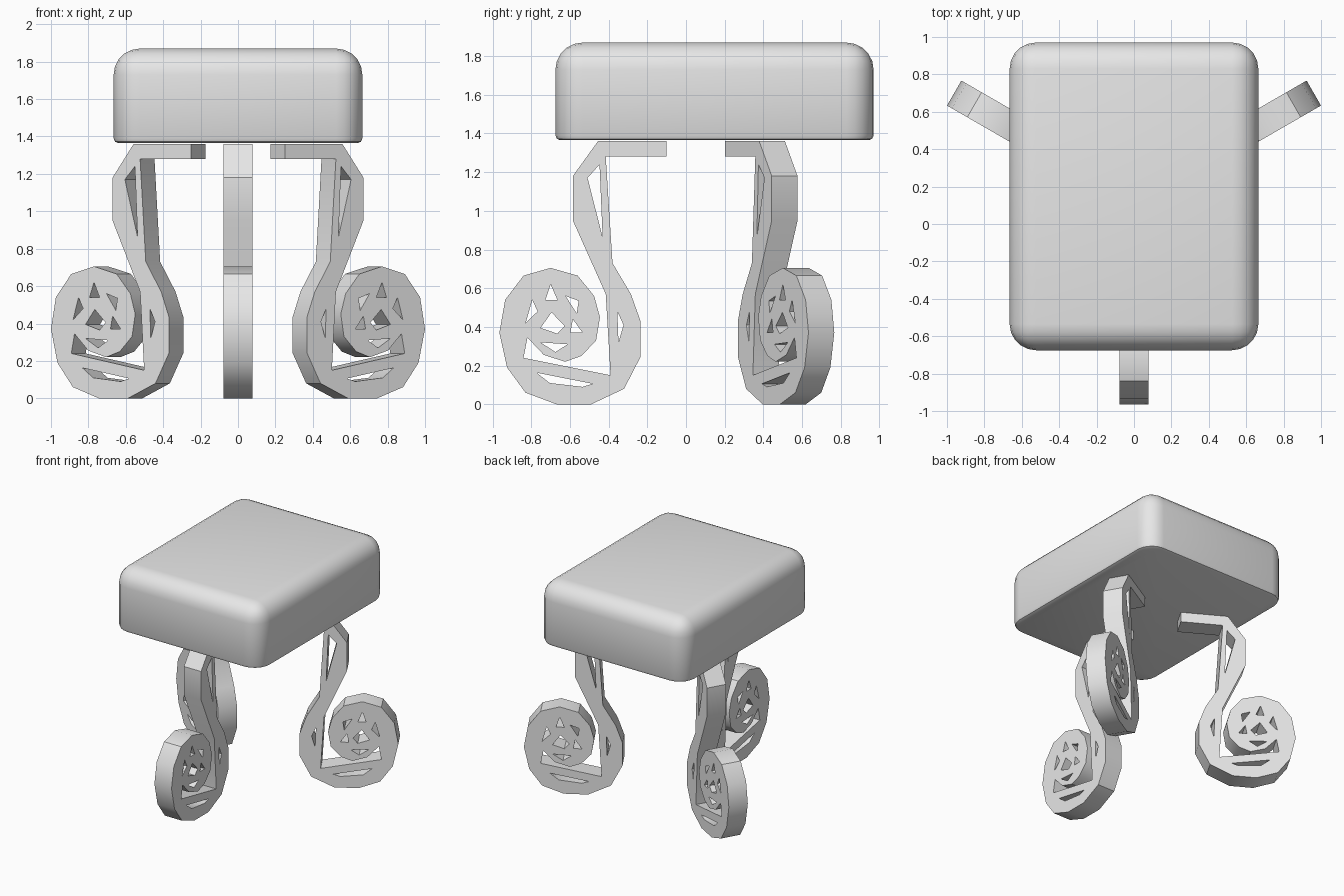
import bpy, bmesh
from math import radians

default_cube = bpy.data.objects.get("Cube")
if default_cube:
    bpy.data.objects.remove(default_cube, do_unlink=True)

# One plain grey for everything
grey = bpy.data.materials.new("plain_grey")
grey.use_nodes = True
grey.diffuse_color = (0.8, 0.8, 0.8, 1)
grey.node_tree.nodes["Principled BSDF"].inputs["Base Color"].default_value = (0.8, 0.8, 0.8, 1)

HUB_Y = 0.145          # the legs radiate from this point
LEG_HALF_WIDTH = 0.077


def add_object(name, mesh, angle):
    obj = bpy.data.objects.new(name, mesh)
    bpy.context.collection.objects.link(obj)
    mesh.materials.clear()
    mesh.materials.append(grey)
    bpy.ops.object.select_all(action='DESELECT')
    obj.select_set(True)
    bpy.context.view_layer.objects.active = obj
    bpy.ops.object.shade_smooth_by_angle(angle=radians(angle))
    return obj


def bevel_edges(bm, test, width, segments):
    edges = [e for e in bm.edges if test(e)]
    bmesh.ops.bevel(bm, geom=edges, offset=width, segments=segments,
                    profile=0.5, affect='EDGES', clamp_overlap=True)


def extruded_profile(loops, half_width):
    """Flat filled shape with cut-outs, given thickness, as a welded mesh."""
    curve = bpy.data.curves.new("profile", 'CURVE')
    curve.dimensions = '2D'
    curve.fill_mode = 'BOTH'
    curve.extrude = half_width
    for loop in loops:
        spline = curve.splines.new('POLY')
        spline.points.add(len(loop) - 1)
        for point, (r, z) in zip(spline.points, loop):
            point.co = (r, z, 0, 1)
        spline.use_cyclic_u = True
    helper = bpy.data.objects.new("profile_helper", curve)
    bpy.context.collection.objects.link(helper)
    bpy.context.view_layer.update()
    evaluated = helper.evaluated_get(bpy.context.evaluated_depsgraph_get())
    mesh = bpy.data.meshes.new_from_object(evaluated)
    bpy.data.objects.remove(helper, do_unlink=True)
    bm = bmesh.new()
    bm.from_mesh(mesh)
    bmesh.ops.remove_doubles(bm, verts=bm.verts, dist=0.0005)
    bmesh.ops.recalc_face_normals(bm, faces=bm.faces)
    bm.to_mesh(mesh)
    bm.free()
    return mesh


# Cushioned seat: broad rounding on top and corners, tight rounding below
SIZE, CENTRE = (1.33, 1.645, 0.505), (0, 0.1475, 1.6175)
bm = bmesh.new()
bmesh.ops.create_cube(bm, size=1)
for v in bm.verts:
    v.co = [c + s * p for c, s, p in zip(CENTRE, SIZE, v.co)]
bevel_edges(bm, lambda e: max(v.co.z for v in e.verts) > CENTRE[2], 0.14, 5)
bevel_edges(bm, lambda e: max(v.co.z for v in e.verts) < 1.37, 0.025, 2)
seat_mesh = bpy.data.meshes.new("seat")
bm.to_mesh(seat_mesh)
bm.free()
add_object("seat", seat_mesh, 40)

# Scroll leg outline as (distance from hub, height)
bracket_and_stem = [(.245, 1.28), (.245, 1.36), (.6, 1.36), (.73, 1.18),
                    (.73, .95), (.56, .57)]
scroll_gap = [(.535, .15), (.985, .24), (.965, .345)]
scroll_disc = [(.88, .255), (.77, .22), (.685, .25), (.61, .33), (.59, .45),
               (.62, .56), (.705, .665), (.845, .705), (.985, .665), (1.08, .54)]
scroll_foot = [(1.11, .37), (1.07, .19), (.975, .06), (.815, 0), (.635, 0),
               (.465, .08), (.38, .245), (.38, .43), (.43, .57)]
stem_back = [(.525, .73), (.56, 1.28)]
outline = bracket_and_stem + scroll_gap + scroll_disc + scroll_foot + stem_back

# Slivers pierced through the leg
cutouts = [
    [(.592, 1.24), (.654, 1.17), (.576, .863)],               # stem
    [(.5, .48), (.468, .41), (.494, .32)],                    # lower stem
    [(.917, .163), (.628, .106), (.68, .09), (.85, .11)],     # foot
    [(.845, .62), (.872, .54), (.81, .54)],                   # disc, clockwise
    [(.768, .56), (.7, .535), (.71, .47)],
    [(.73, .44), (.68, .37), (.743, .37)],
    [(.897, .32), (.757, .31), (.82, .27)],
    [(.974, .42), (.94, .54), (.912, .48)],
    [(.897, .395), (.84, .475), (.773, .405), (.81, .365)],   # disc centre
]
leg_mesh = extruded_profile([outline] + cutouts, LEG_HALF_WIDTH)

# Three legs, a third of a turn apart
for name, turn in (("front_leg", -90), ("back_left_leg", 30), ("back_right_leg", 150)):
    leg = add_object(name, leg_mesh.copy(), 35)
    leg.location = (0, HUB_Y, 0)
    leg.rotation_euler = (radians(90), 0, radians(turn))
